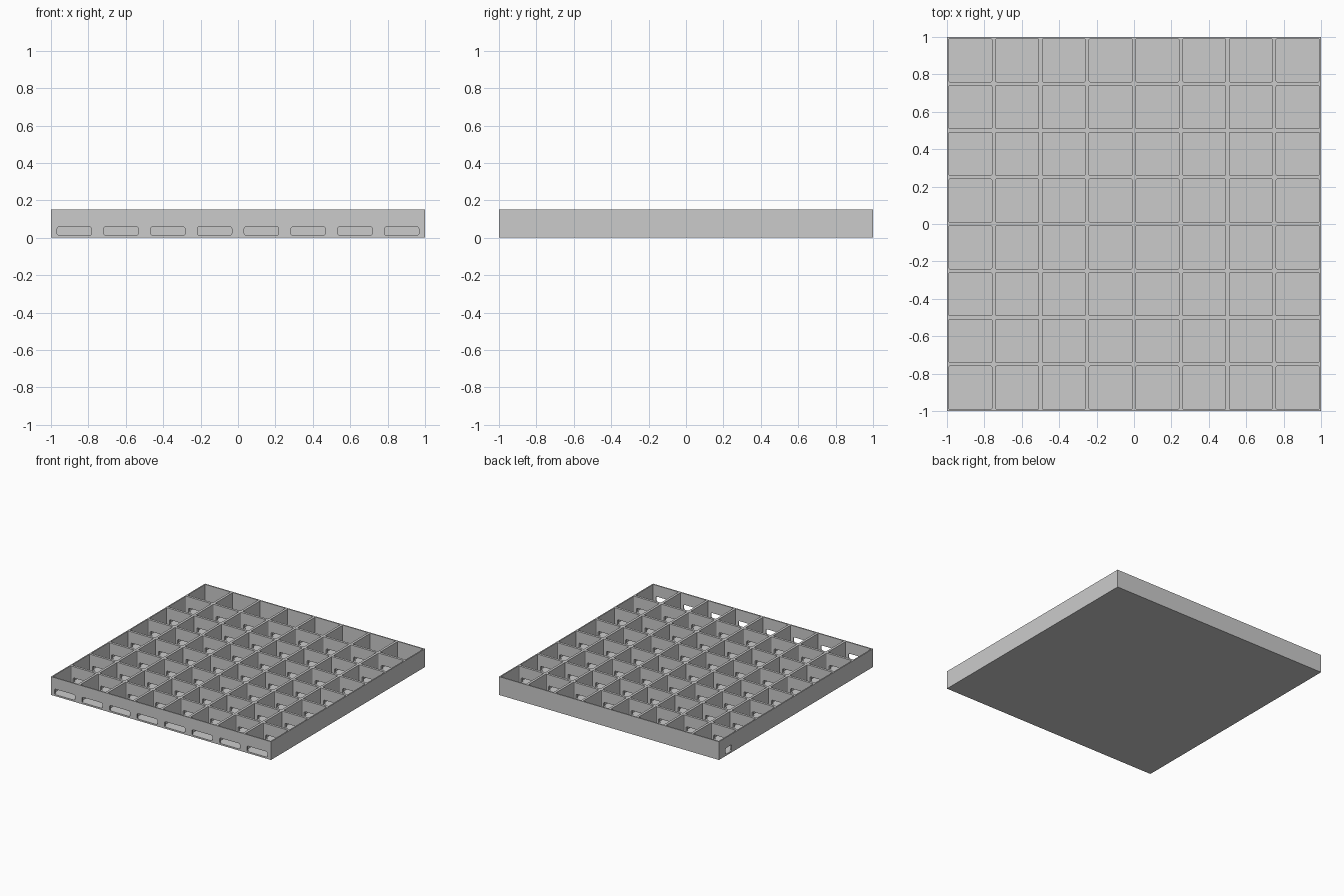
import bpy
import bmesh
import math
from mathutils import Matrix, Vector

if "Cube" in bpy.data.objects:
    bpy.data.objects.remove(bpy.data.objects["Cube"])

COUNT = 8            # cells per side
PITCH = 2 / COUNT
HEIGHT = 0.15
FLOOR = 0.011
CELL = 0.23
CENTRES = [-1 + PITCH * (i + 0.5) for i in range(COUNT)]

grey = bpy.data.materials.new("matte grey")
grey.use_nodes = True
grey.diffuse_color = (0.6, 0.6, 0.6, 1)
grey.node_tree.nodes["Principled BSDF"].inputs["Base Color"].default_value = (0.6, 0.6, 0.6, 1)


def add_object(name, bm):
    bmesh.ops.recalc_face_normals(bm, faces=bm.faces)
    mesh = bpy.data.meshes.new(name)
    bm.to_mesh(mesh)
    bm.free()
    mesh.materials.append(grey)
    obj = bpy.data.objects.new(name, mesh)
    bpy.context.collection.objects.link(obj)
    return obj


def rounded_prism(bm, width, height, radius, length, matrix, steps=3):
    """Rounded rectangle in local XY, extruded along local Z from zero."""
    points = []
    for corner, (sx, sy) in enumerate([(1, 1), (-1, 1), (-1, -1), (1, -1)]):
        for k in range(steps + 1):
            a = math.pi / 2 * (corner + k / steps)
            points.append((sx * (width / 2 - radius) + radius * math.cos(a),
                           sy * (height / 2 - radius) + radius * math.sin(a)))
    rings = [[bm.verts.new(matrix @ Vector((x, y, z))) for x, y in points]
             for z in (0, length)]
    n = len(points)
    bm.faces.new(rings[0][::-1])
    bm.faces.new(rings[1])
    for i in range(n):
        j = (i + 1) % n
        bm.faces.new((rings[0][i], rings[0][j], rings[1][j], rings[1][i]))


def cut(target, cutter):
    """Subtract the cutter, bake the result and discard the cutter."""
    cutter.hide_render = True
    mod = target.modifiers.new("cut", "BOOLEAN")
    mod.operation = "DIFFERENCE"
    mod.solver = "EXACT"
    mod.object = cutter
    graph = bpy.context.evaluated_depsgraph_get()
    baked = bpy.data.meshes.new_from_object(target.evaluated_get(graph))
    target.modifiers.clear()
    target.data = baked
    bpy.data.objects.remove(cutter)


# Solid slab
bm = bmesh.new()
bmesh.ops.create_cube(bm, size=1, matrix=Matrix.Translation((0, 0, HEIGHT / 2))
                      @ Matrix.Diagonal((2, 2, HEIGHT, 1)))
tray = add_object("grid_tray", bm)

# Open square cells above the floor
bm = bmesh.new()
for x in CENTRES:
    for y in CENTRES:
        rounded_prism(bm, CELL, CELL, 0.006, HEIGHT, Matrix.Translation((x, y, FLOOR)))
cut(tray, add_object("cell_cutter", bm))

# Slots through the front wall and cross dividers, stopping at the back wall
bm = bmesh.new()
along_y = Matrix.Rotation(-math.pi / 2, 4, "X")
for x in CENTRES:
    rounded_prism(bm, 0.184, 0.045, 0.01, 1.95,
                  Matrix.Translation((x, -1.05, 0.0355)) @ along_y)
cut(tray, add_object("slot_cutter", bm))

# Small outlet in the right side wall, in the rearmost row
bm = bmesh.new()
along_x = Matrix.Rotation(math.pi / 2, 4, "Y")
rounded_prism(bm, 0.05, 0.075, 0.008, 0.15,
              Matrix.Translation((-1.05, CENTRES[-1], 0.038)) @ along_x)
cut(tray, add_object("outlet_cutter", bm))
